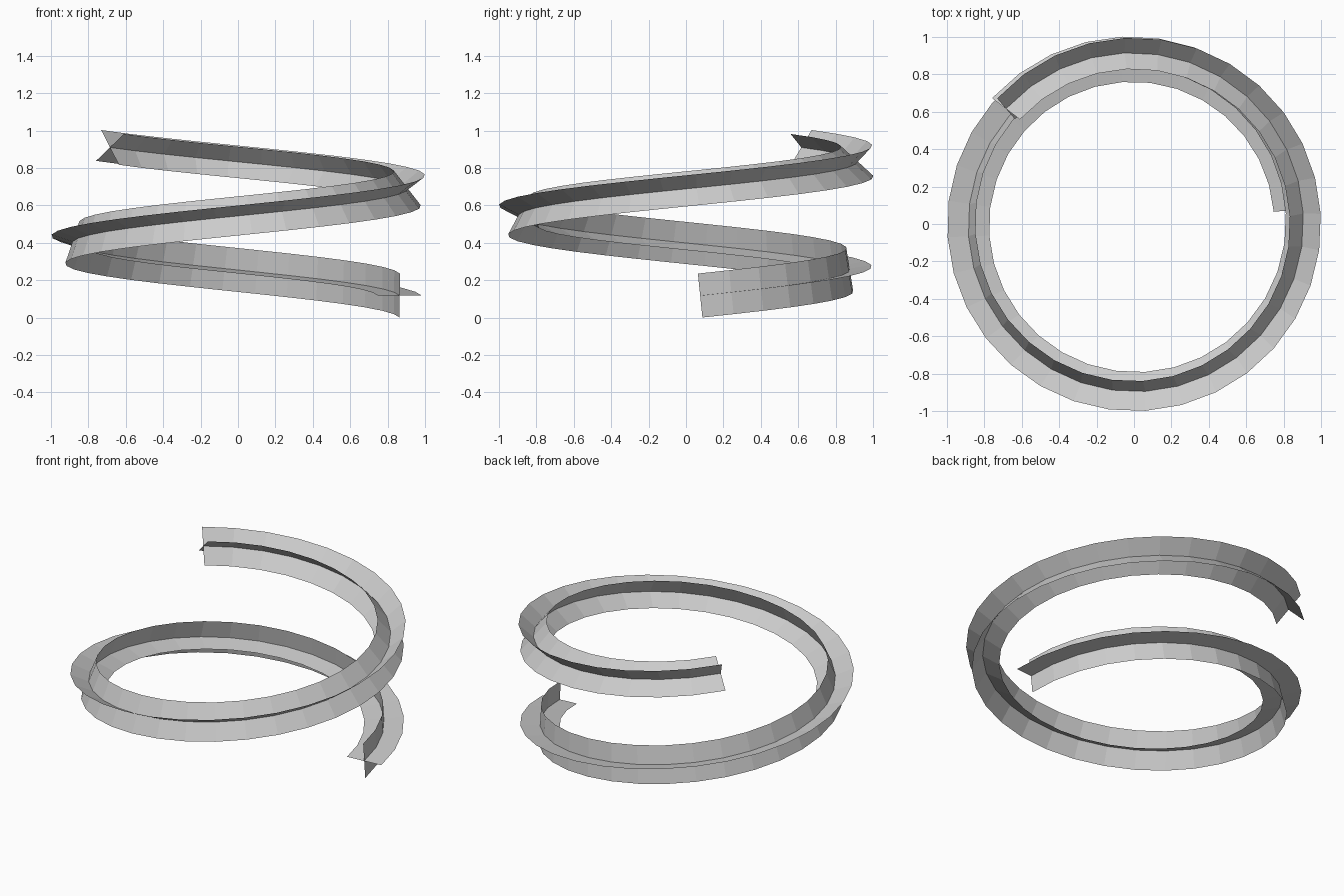
import bpy
from math import radians, sin, cos, pi
from mathutils import Vector

if "Cube" in bpy.data.objects:
    bpy.data.objects.remove(bpy.data.objects["Cube"])

STEPS = 44                       # segments along the coil
A0, A1 = radians(5), radians(498)
R0, R1 = 0.868, 0.921            # coil radius opens slightly upward
Z0, Z1 = 0.118, 0.910
HALF = 0.118                     # half width of each blade
SLOPE = (Z1 - Z0) / ((A1 - A0) * 0.895)


def section(t):
    """Centre of the coil and its two twisting cross directions."""
    a = A0 + t * (A1 - A0)
    r = R0 + t * (R1 - R0)
    centre = Vector((r * cos(a), r * sin(a), Z0 + t * (Z1 - Z0)))
    radial = Vector((cos(a), sin(a), 0))
    tangent = Vector((-sin(a), cos(a), SLOPE)).normalized()
    up = radial.cross(tangent).normalized()
    twist = 0.106 * (a - A0)
    return centre, radial, up, twist


def ribbon(name, offset):
    verts, faces = [], []
    for i in range(STEPS + 1):
        c, radial, up, tw = section(i / STEPS)
        d = radial * cos(tw + offset) + up * sin(tw + offset)
        verts += [c - d * HALF, c, c + d * HALF]
    for i in range(STEPS):
        for k in range(2):
            p = 3 * i + k
            faces.append((p, p + 1, p + 4, p + 3))
    mesh = bpy.data.meshes.new(name)
    mesh.from_pydata(verts, [], faces)
    ob = bpy.data.objects.new(name, mesh)
    bpy.context.collection.objects.link(ob)


# Two paper-thin blades crossing at right angles
ribbon("flat_blade", 0)
ribbon("upright_blade", pi / 2)
